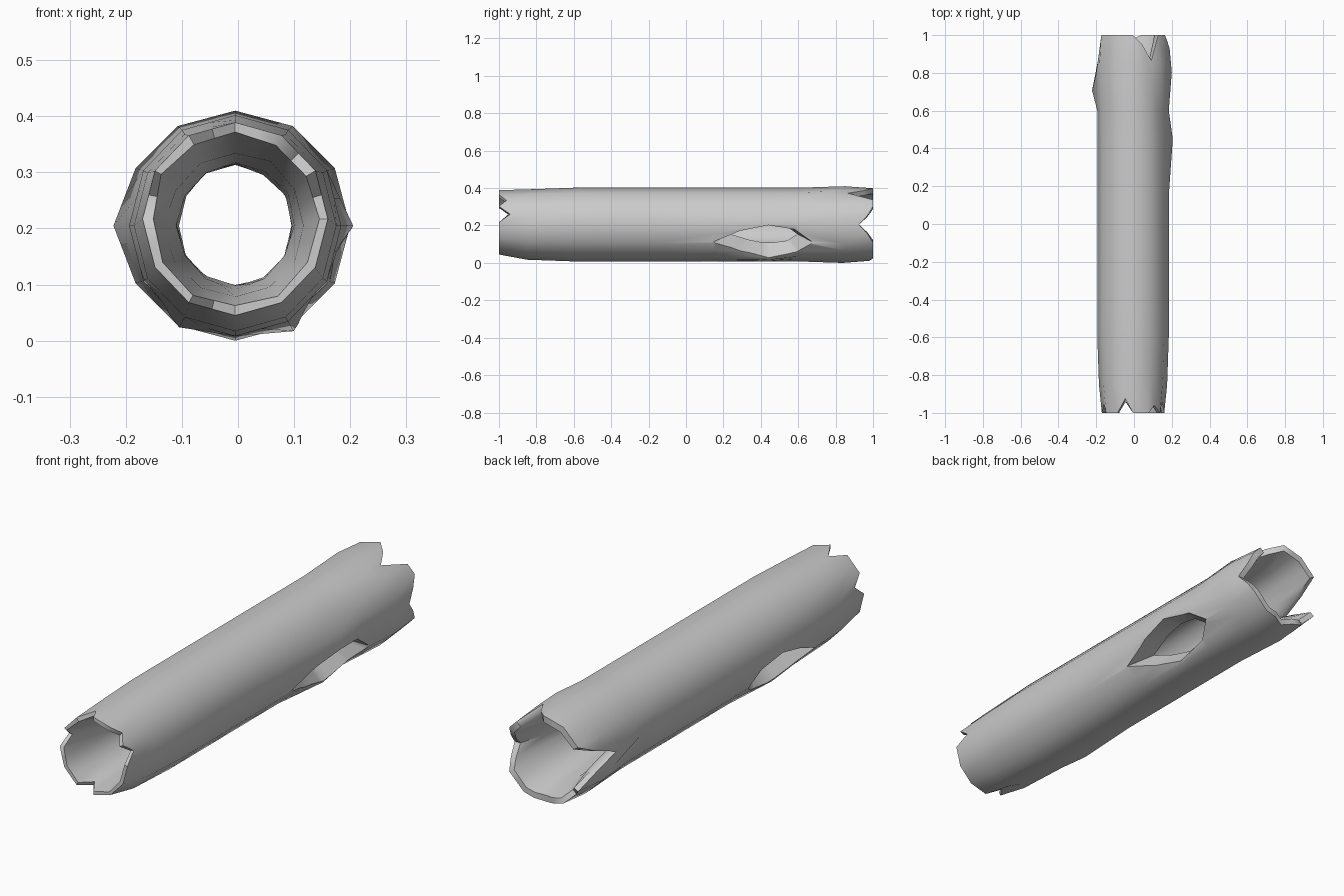
import bpy, bmesh, math, random
from mathutils import Vector

random.seed(4)
if "Cube" in bpy.data.objects:
    bpy.data.objects.remove(bpy.data.objects["Cube"])

wood = bpy.data.materials.new("weathered grey")
wood.use_nodes = True
wood.diffuse_color = (0.6, 0.6, 0.6, 1)
wood.node_tree.nodes["Principled BSDF"].inputs["Base Color"].default_value = (0.6, 0.6, 0.6, 1)

SIDES, COLS = 12, 24
AXIS = Vector((-0.005, 0, 0.208))
# Length station, outer radius, bore radius
ROWS = [(-1, .172, .155), (-.85, .188, .13), (-.6, .197, .11), (-.45, .197, .108),
        (-.15, .197, .108), (.15, .197, .108), (.45, .197, .108), (.6, .197, .11),
        (.85, .205, .135), (1, .194, .168)]
# Depth of the splits in each broken end, by angle
FRONT = {105: .075, 15: .06, 45: .04, 165: .05, 255: .06}
BACK = {60: .135, 75: .05, 0: .075, 15: .03, 345: .03, 180: .23, 165: .1,
        195: .11, 225: .04, 270: .02}
# Raised lips beside the knot holes, by station and angle
LIPS = {(.45, 0): .022, (.45, 300): .02, (-.45, 240): .012, (.85, 180): .012}


def corner(row, side, inner):
    y, outer_r, bore_r = row
    deg = side % SIDES * 30
    r = bore_r + random.uniform(-.004, .004) if inner else outer_r + LIPS.get((y, deg), 0)
    a = math.radians(deg)
    squash = .96 if y < .8 else 1
    lift = .012 if y == -1 else 0
    return AXIS + Vector((r * math.cos(a) * squash, y, r * math.sin(a) + lift))


def ring(bm, row, inner):
    corners = [corner(row, s, inner) for s in range(SIDES)]
    verts = []
    for c in range(COLS):
        p = (corners[c // 2] + corners[(c + c % 2) // 2 % SIDES]) / 2
        # Pull the end back into a split
        cut = (FRONT if p.y < 0 else BACK).get(c * 15, 0)
        if abs(p.y) > .6:
            p.y = math.copysign(.6 + (abs(p.y) - .6) * (1 - cut / .4), p.y)
        verts.append(bm.verts.new(p))
    return verts


def finish(bm, name):
    bmesh.ops.recalc_face_normals(bm, faces=bm.faces)
    mesh = bpy.data.meshes.new(name)
    bm.to_mesh(mesh)
    bm.free()
    obj = bpy.data.objects.new(name, mesh)
    bpy.context.collection.objects.link(obj)
    mesh.materials.append(wood)
    return obj


# Hollow trunk: outside rings forward, bore rings back, closed at both rims
bm = bmesh.new()
loops = [ring(bm, r, False) for r in ROWS] + [ring(bm, r, True) for r in reversed(ROWS)]
for i, a in enumerate(loops):
    b = loops[(i + 1) % len(loops)]
    for c in range(COLS):
        d = (c + 1) % COLS
        bm.faces.new((a[c], a[d], b[d], b[c]))
low = min(v.co.z for v in bm.verts)
bmesh.ops.translate(bm, vec=(0, 0, -low), verts=bm.verts)
log = finish(bm, "hollow_log")


# Tapered cutter for an elongated knot hole
def knot_cutter(name, deg, y_mid, size):
    a = math.radians(deg)
    out = Vector((math.cos(a), 0, math.sin(a)))
    side = Vector((-math.sin(a), 0, math.cos(a)))
    shape = [(-.27, 0), (-.13, .065), (.02, .1), (.17, .07), (.25, 0),
             (.18, -.07), (.02, -.1), (-.13, -.06)]
    bm = bmesh.new()
    for dist, scale in ((.04, .45), (.32, 1.5)):
        for y, t in shape:
            p = AXIS + out * dist + side * t * scale * size
            p.y = y_mid + y * scale * size
            bm.verts.new(p)
    bmesh.ops.convex_hull(bm, input=bm.verts)
    obj = finish(bm, name)
    obj.hide_render = True
    return obj


bpy.context.view_layer.objects.active = log
log.select_set(True)
for name, deg, y, size in (("right_knot_cutter", -30, .42, 1), ("left_knot_cutter", 212, -.42, .9)):
    cutter = knot_cutter(name, deg, y, size)
    mod = log.modifiers.new(name, 'BOOLEAN')
    mod.operation, mod.solver, mod.object = 'DIFFERENCE', 'EXACT', cutter
    bpy.ops.object.modifier_apply(modifier=mod.name)
    bpy.data.objects.remove(cutter)

bpy.ops.object.shade_smooth_by_angle(angle=math.radians(50))
